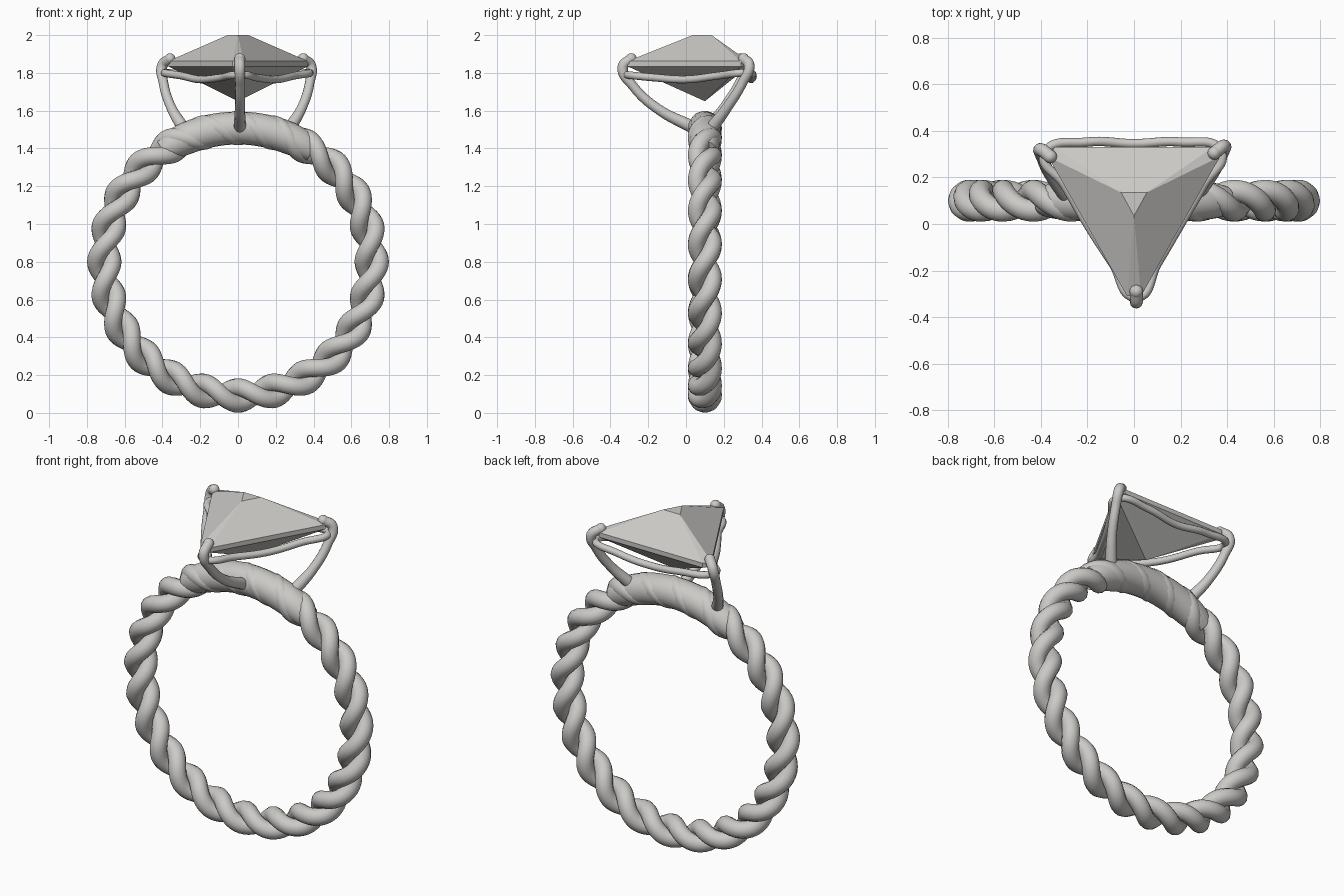
import bpy, bmesh
from math import sin, cos, pi, radians
from mathutils import Vector

cube = bpy.data.objects.get("Cube")
if cube:
    bpy.data.objects.remove(cube, do_unlink=True)

metal = bpy.data.materials.new("silver_grey")
metal.use_nodes = True
colour = (0.6, 0.59, 0.57, 1)
metal.diffuse_color = colour
metal.node_tree.nodes["Principled BSDF"].inputs["Base Color"].default_value = colour

RING_Z, RING_Y, RING_R = 0.8, 0.1, 0.708
TWISTS = 12


def wire(name, points, radius, closed=False, radii=None, smooth=True, sides=4):
    """Round wire through points, turned into a smooth mesh."""
    curve = bpy.data.curves.new(name, "CURVE")
    curve.dimensions = "3D"
    curve.bevel_depth = radius
    curve.bevel_resolution = sides
    curve.use_fill_caps = True
    curve.resolution_u = 8
    spline = curve.splines.new("BEZIER" if smooth else "POLY")
    pts = spline.bezier_points if smooth else spline.points
    pts.add(len(points) - 1)
    for i, (p, co) in enumerate(zip(pts, points)):
        p.co = co if smooth else (*co, 1)
        p.radius = radii[i] if radii else 1
        if smooth:
            p.handle_left_type = p.handle_right_type = "AUTO"
    spline.use_cyclic_u = closed
    obj = bpy.data.objects.new(name, curve)
    bpy.context.collection.objects.link(obj)
    bpy.ops.object.select_all(action="DESELECT")
    obj.select_set(True)
    bpy.context.view_layer.objects.active = obj
    bpy.ops.object.convert(target="MESH")
    obj = bpy.context.object
    obj.data.materials.clear()
    obj.data.materials.append(metal)
    bpy.ops.object.shade_smooth_by_angle(angle=radians(50))
    return obj


def ring_point(a, offset=0.0, twist=0.0):
    """Point on the band, a measured from the bottom."""
    r = RING_R + offset * cos(twist)
    return (r * sin(a), RING_Y + offset * sin(twist), RING_Z - r * cos(a))


# Twisted band: two strands wound round each other
STEPS = 288
for k, label in enumerate(("first", "second")):
    path = [ring_point(2 * pi * i / STEPS, 0.043, 2 * pi * TWISTS * i / STEPS + k * pi)
            for i in range(STEPS)]
    wire(f"{label}_band_strand", path, 0.048, closed=True, smooth=False)

# Smooth bridge over the top of the band
SPAN = radians(34)
arc = [-1 + i / 16 for i in range(33)]
wire("band_bridge", [ring_point(pi + SPAN * t) for t in arc], 0.087,
     radii=[1 - 0.3 * abs(t) ** 6 for t in arc], smooth=False, sides=8)

# Three prongs with rounded tips folded over the stone
side_path = [(0.27, 0.13, 1.5), (0.34, 0.22, 1.62), (0.38, 0.3, 1.75),
             (0.385, 0.335, 1.84), (0.345, 0.305, 1.875)]
front_path = [(0.01, 0.04, 1.51), (0.01, -0.15, 1.61), (0.01, -0.28, 1.73),
              (0.01, -0.335, 1.83), (0.01, -0.29, 1.875)]
prongs = {
    "left_prong": side_path,
    "right_prong": [(-x - 0.015, y - 0.015, z) for x, y, z in side_path],
    "front_prong": front_path,
}
for name, path in prongs.items():
    wire(name, path, 0.028, radii=[1.2, 0.95, 0.9, 1, 1])
    bpy.ops.mesh.primitive_uv_sphere_add(segments=16, ring_count=10, radius=0.029,
                                         location=path[-1])
    tip = bpy.context.object
    tip.name = name + "_tip"
    tip.data.materials.append(metal)
    bpy.ops.object.shade_smooth()

# Wavy gallery wire that ties the prongs together
gallery = [(0.01, -0.315, 1.79), (0.1, -0.17, 1.775), (0.2, 0.0, 1.765), (0.3, 0.17, 1.785),
           (0.375, 0.31, 1.8), (0.2, 0.352, 1.785), (0, 0.345, 1.765), (-0.2, 0.352, 1.785),
           (-0.385, 0.3, 1.8), (-0.3, 0.17, 1.785), (-0.2, 0.0, 1.765), (-0.09, -0.17, 1.775)]
wire("gallery_wire", gallery, 0.02, closed=True)

# Triangular stone: small table, crown, girdle and pointed pavilion
half = [(0.03, -0.31), (0.37, 0.29), (0.34, 0.33)]
outline = half + [(-x, y) for x, y in reversed(half)]
bm = bmesh.new()
upper = [bm.verts.new((x, y, 1.862)) for x, y in outline]
lower = [bm.verts.new((x, y, 1.835)) for x, y in outline]
table = [bm.verts.new((x, y, 2.0)) for x, y in ((0, 0.035), (0.055, 0.135), (-0.055, 0.135))]
culet = bm.verts.new((0, 0.1, 1.65))
bm.faces.new(table)
for i in range(6):
    j = (i + 1) % 6
    bm.faces.new((lower[i], lower[j], upper[j], upper[i]))
    bm.faces.new((lower[j], lower[i], culet))
    a, b = table[((i + 1) // 2) % 3], table[((i + 2) // 2) % 3]
    bm.faces.new((upper[i], upper[j], a) if a == b else (upper[i], upper[j], b, a))
bmesh.ops.recalc_face_normals(bm, faces=bm.faces)
mesh = bpy.data.meshes.new("stone")
bm.to_mesh(mesh)
bm.free()
mesh.materials.append(metal)
bpy.context.collection.objects.link(bpy.data.objects.new("stone", mesh))
